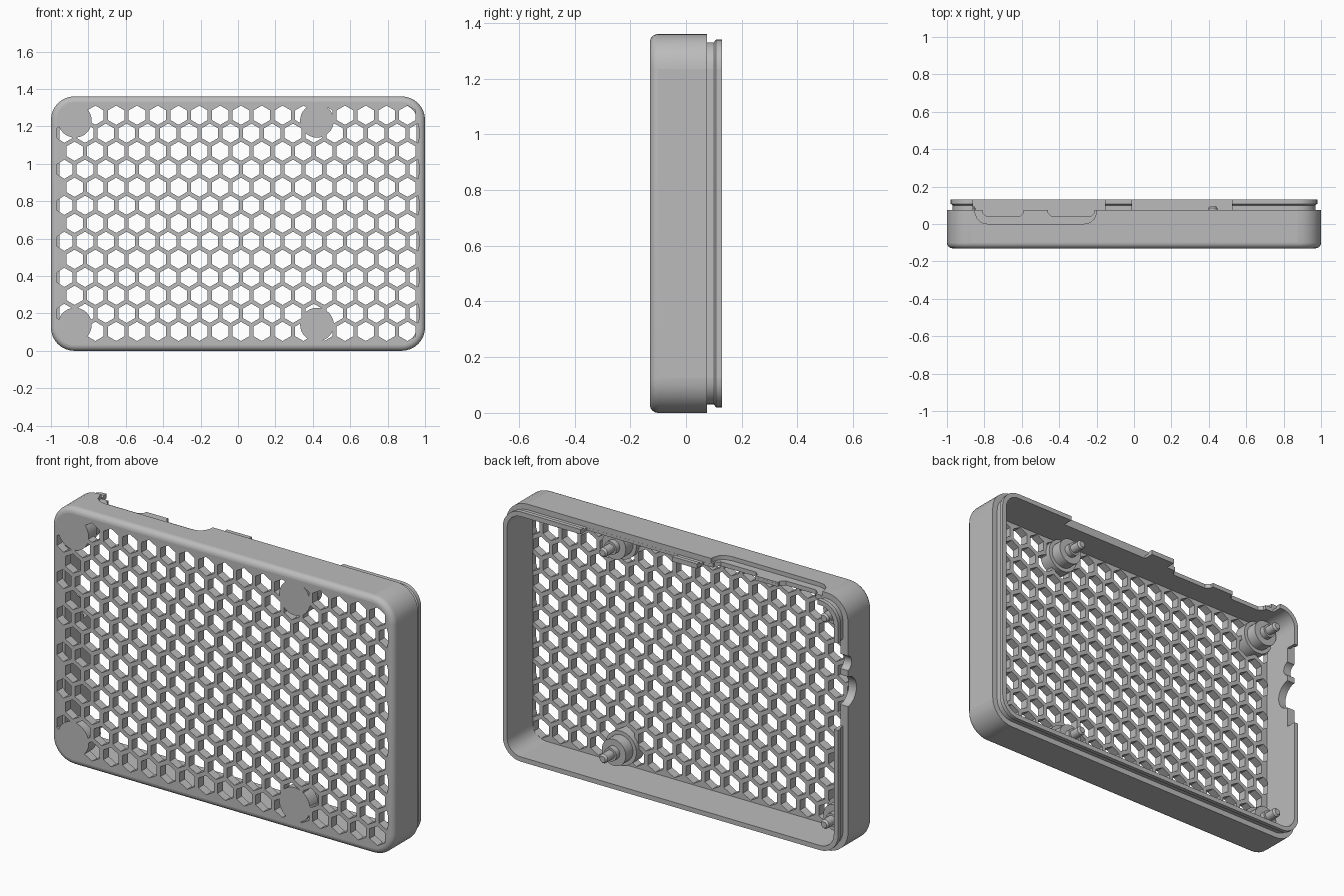
import bpy, bmesh, math
from mathutils import Matrix, Vector

if "Cube" in bpy.data.objects:
    bpy.data.objects.remove(bpy.data.objects["Cube"])

W, H, R = 1.0, 1.36, 0.125          # half width, height, corner radius
FRONT, RIM, BACK, FLOOR = -0.13, 0.075, 0.13, -0.085
WALL = 0.045

grey = bpy.data.materials.new("plain grey")
grey.use_nodes = True
grey.diffuse_color = (0.5, 0.5, 0.5, 1)
grey.node_tree.nodes["Principled BSDF"].inputs["Base Color"].default_value = (0.5, 0.5, 0.5, 1)


def to_object(name, bm):
    bmesh.ops.recalc_face_normals(bm, faces=bm.faces)
    mesh = bpy.data.meshes.new(name)
    bm.to_mesh(mesh)
    bm.free()
    mesh.materials.append(grey)
    ob = bpy.data.objects.new(name, mesh)
    bpy.context.collection.objects.link(ob)
    return ob


def rounded_ring(bm, inset, y, steps=8):
    """Rounded rectangle in the x-z plane, shrunk by inset."""
    r = R - inset
    verts = []
    corners = [(W - R, H - R), (R - W, H - R), (R - W, R), (W - R, R)]
    for i, (cx, cz) in enumerate(corners):
        for k in range(steps + 1):
            a = math.pi / 2 * (i + k / steps)
            verts.append(bm.verts.new((cx + r * math.cos(a), y, cz + r * math.sin(a))))
    return verts


def bridge(bm, rings):
    for a, b in zip(rings, rings[1:]):
        n = len(a)
        for i in range(n):
            j = (i + 1) % n
            bm.faces.new((a[i], a[j], b[j], b[i]))
    bm.faces.new(rings[0])
    bm.faces.new(rings[-1])


def add_prism(bm, points, axis, start, end):
    """Extrude a closed 2D outline along y (points x,z), z (x,y) or x (y,z)."""
    place = {"y": lambda p, t: (p[0], t, p[1]),
             "z": lambda p, t: (p[0], p[1], t),
             "x": lambda p, t: (t, p[0], p[1])}[axis]
    bridge(bm, [[bm.verts.new(place(p, t)) for p in points] for t in (start, end)])


def prism(name, points, axis, start, end):
    bm = bmesh.new()
    add_prism(bm, points, axis, start, end)
    return to_object(name, bm)


def rect(a0, a1, b0, b1):
    return [(a0, b0), (a1, b0), (a1, b1), (a0, b1)]


def circle(ca, cb, r, n=32, turn=0.0):
    return [(ca + r * math.cos(turn + math.tau * k / n),
             cb + r * math.sin(turn + math.tau * k / n)) for k in range(n)]


def finish(ob):
    """Smooth the curved surfaces and keep axis-aligned planes flat."""
    bpy.ops.object.select_all(action="DESELECT")
    ob.select_set(True)
    bpy.context.view_layer.objects.active = ob
    bpy.ops.object.shade_smooth_by_angle(angle=math.radians(30))
    for p in ob.data.polygons:
        if max(abs(c) for c in p.normal) > 0.999:
            p.use_smooth = False


# Tray: rounded front edge, side wall, stepped snap lip, hollow inside
bm = bmesh.new()
fillet = 0.03
profile = []
for k in range(7):
    a = math.pi / 2 * k / 6
    profile.append((fillet * (1 - math.sin(a)), FRONT + fillet * (1 - math.cos(a))))
profile += [(0, RIM), (0.03, RIM), (0.03, 0.1), (0.02, 0.108), (0.02, BACK),
            (WALL, BACK), (WALL, FLOOR)]
bridge(bm, [rounded_ring(bm, inset, y) for inset, y in profile])
tray = to_object("honeycomb_tray", bm)

cutters = []

# Honeycomb holes through the front panel
pitch = 0.1112
row_step = pitch * math.sqrt(3) / 2
bm = bmesh.new()
for row in range(13):
    z = 0.104 + row * row_step
    shift = 0.016 + (pitch / 2 if row % 2 else 0)
    for col in range(-10, 10):
        x = shift + col * pitch
        if abs(x) > 0.97:
            continue
        hexagon = [(max(-0.968, min(0.968, px)), pz)
                   for px, pz in circle(x, z, 0.0514, 6, math.pi / 6)]
        add_prism(bm, hexagon, "y", FRONT - 0.02, FLOOR + 0.004)
cutters.append(to_object("honeycomb_cutter", bm))

# Gaps in the lip along the top and the right side
cut = RIM + 0.0005
for x0, x1 in ((-0.86, -0.155), (-0.01, 0.525)):
    cutters.append(prism("lip_gap_cutter", rect(x0, x1, cut, 0.2), "z", 1.25, 1.45))
cutters.append(prism("side_gap_cutter", rect(cut, 0.2, 0.68, 1.14), "x", -1.1, -0.9))

# Plug recess on the top with two port openings
recess = [(-0.85, 0.1), (-0.85, 0.06), (-0.838, 0.028), (-0.815, 0.008), (-0.78, 0),
          (-0.27, 0), (-0.235, 0.008), (-0.212, 0.028), (-0.2, 0.06), (-0.2, 0.1)]
cutters.append(prism("recess_cutter", recess, "z", H - 0.022, 1.45))
for x0, x1 in ((-0.81, -0.59), (-0.46, -0.21)):
    port = [(x0, 0.1), (x0, 0.06), (x0 + 0.022, 0.04),
            (x1 - 0.022, 0.04), (x1, 0.06), (x1, 0.1)]
    cutters.append(prism("port_cutter", port, "z", 1.25, 1.46))

# Round cable notches on the right side
for z, r in ((0.87, 0.08), (1.02, 0.04)):
    cutters.append(prism("notch_cutter", circle(RIM + 0.01, z, r), "x", -1.1, -0.9))

for c in cutters:
    c.hide_render = True
    mod = tray.modifiers.new(c.name, "BOOLEAN")
    mod.operation = "DIFFERENCE"
    mod.solver = "EXACT"
    mod.object = c
bpy.context.view_layer.update()
graph = bpy.context.evaluated_depsgraph_get()
cut_mesh = bpy.data.meshes.new_from_object(tray.evaluated_get(graph))
tray.modifiers.clear()
tray.data = cut_mesh
for c in cutters:
    bpy.data.objects.remove(c)
finish(tray)

# Stepped standoffs with pins, filling the honeycomb at their base
steps = [(0.09, FRONT), (0.09, -0.06), (0.07, -0.06), (0.07, 0.0),
         (0.035, 0.0), (0.035, 0.03), (0.024, 0.03), (0.024, 0.085), (0.016, 0.095)]
for side, x in (("right", -0.872), ("left", 0.422)):
    for level, z in (("lower", 0.14), ("upper", 1.23)):
        bm = bmesh.new()
        bridge(bm, [[bm.verts.new((px, y, pz)) for px, pz in circle(x, z, r)]
                    for r, y in steps])
        finish(to_object(f"{level}_{side}_standoff", bm))
